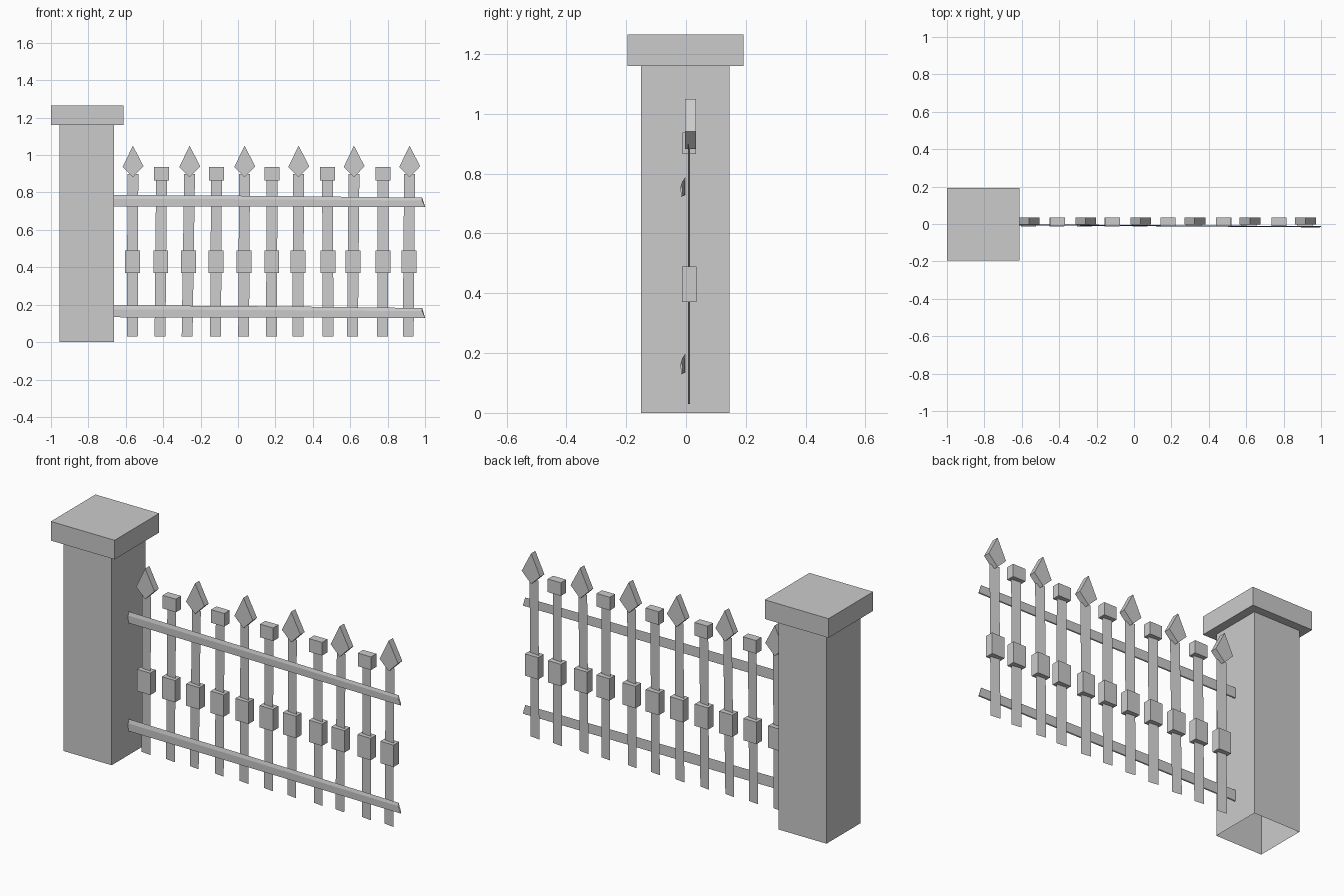
import bpy, bmesh
from mathutils import Vector

if "Cube" in bpy.data.objects:
    bpy.data.objects.remove(bpy.data.objects["Cube"])


def make(name, verts, faces):
    me = bpy.data.meshes.new(name)
    me.from_pydata(verts, [], faces)
    bm = bmesh.new()
    bm.from_mesh(me)
    bmesh.ops.recalc_face_normals(bm, faces=bm.faces)
    bm.to_mesh(me)
    bm.free()
    ob = bpy.data.objects.new(name, me)
    bpy.context.collection.objects.link(ob)
    return ob


def prism(name, outline, y0, y1):
    """Extrude an (x, z) outline from y0 to y1."""
    n = len(outline)
    verts = [(x, y0, z) for x, z in outline] + [(x, y1, z) for x, z in outline]
    faces = [tuple(range(n)), tuple(range(n, 2 * n))]
    faces += [(i, (i + 1) % n, n + (i + 1) % n, n + i) for i in range(n)]
    return make(name, verts, faces)


def box(name, x0, x1, y0, y1, z0, z1):
    return prism(name, [(x0, z0), (x1, z0), (x1, z1), (x0, z1)], y0, y1)


# Stone pillar, open underneath, with its overhanging cap
pillar = box("pillar", -0.955, -0.662, -0.15, 0.145, 0.0, 1.16)
bm = bmesh.new()
bm.from_mesh(pillar.data)
bm.faces.ensure_lookup_table()
bottom = [f for f in bm.faces if f.normal.z < -0.9]
bmesh.ops.delete(bm, geom=bottom, context='FACES_ONLY')
bm.to_mesh(pillar.data)
bm.free()
box("pillar_cap", -1.0, -0.613, -0.195, 0.192, 1.16, 1.265)

# Slightly crooked thin pickets: centre at the foot and at the head
feet = [-.565, -.417, -.272, -.12, .03, .179, .32, .481, .612, .773, .91]
heads = [-.562, -.409, -.259, -.115, .035, .182, .324, .479, .62, .776, .917]
for i, (a, b) in enumerate(zip(feet, heads)):
    w = 0.029
    spear = i % 2 == 0
    top = 0.90 if spear else 0.88
    # thin board, yawed a little
    make(f"picket_{i}",
         [(a - w, 0.013, 0.03), (a + w, 0.006, 0.03),
          (b + w, 0.006, top), (b - w, 0.013, top)],
         [(0, 1, 2, 3)])
    # middle block
    m = (a + b) / 2
    box(f"middle_block_{i}", m - 0.04, m + 0.04, -0.013, 0.035, 0.37, 0.49)
    # alternating spear points and square heads
    if spear:
        prism(f"spear_point_{i}",
              [(b, 1.05), (b + 0.057, 0.94), (b, 0.882), (b - 0.055, 0.936)],
              -0.003, 0.034)
    else:
        box(f"square_head_{i}", b - 0.04, b + 0.04, -0.012, 0.034, 0.865, 0.937)

# Two thin rails, drifting forwards and down, with a slanted free end
for name, z0, z1 in (("lower_rail", 0.133, 0.197), ("upper_rail", 0.726, 0.787)):
    rows = [(-0.662, -0.662, 0.0, 0.0), (-0.03, -0.03, -0.004, -0.004),
            (0.4, 0.4, -0.007, -0.008), (0.985, 1.0, -0.011, -0.015)]
    verts, faces = [], []
    for xt, xb, d, drop in rows:
        zt, zb = z1 + drop, z0 + drop * 0.3
        verts += [(xt, d - 0.002, zt), (xt, d - 0.007, (zt + zb) / 2 + 0.01),
                  (xb, d - 0.006, zb), (xb, d - 0.001, zb + 0.003)]
    for r in range(len(rows) - 1):
        for k in range(4):
            a, b = r * 4 + k, r * 4 + (k + 1) % 4
            faces.append((a, b, b + 4, a + 4))
    faces += [(0, 1, 2, 3), (12, 13, 14, 15)]
    make(name, verts, faces)
